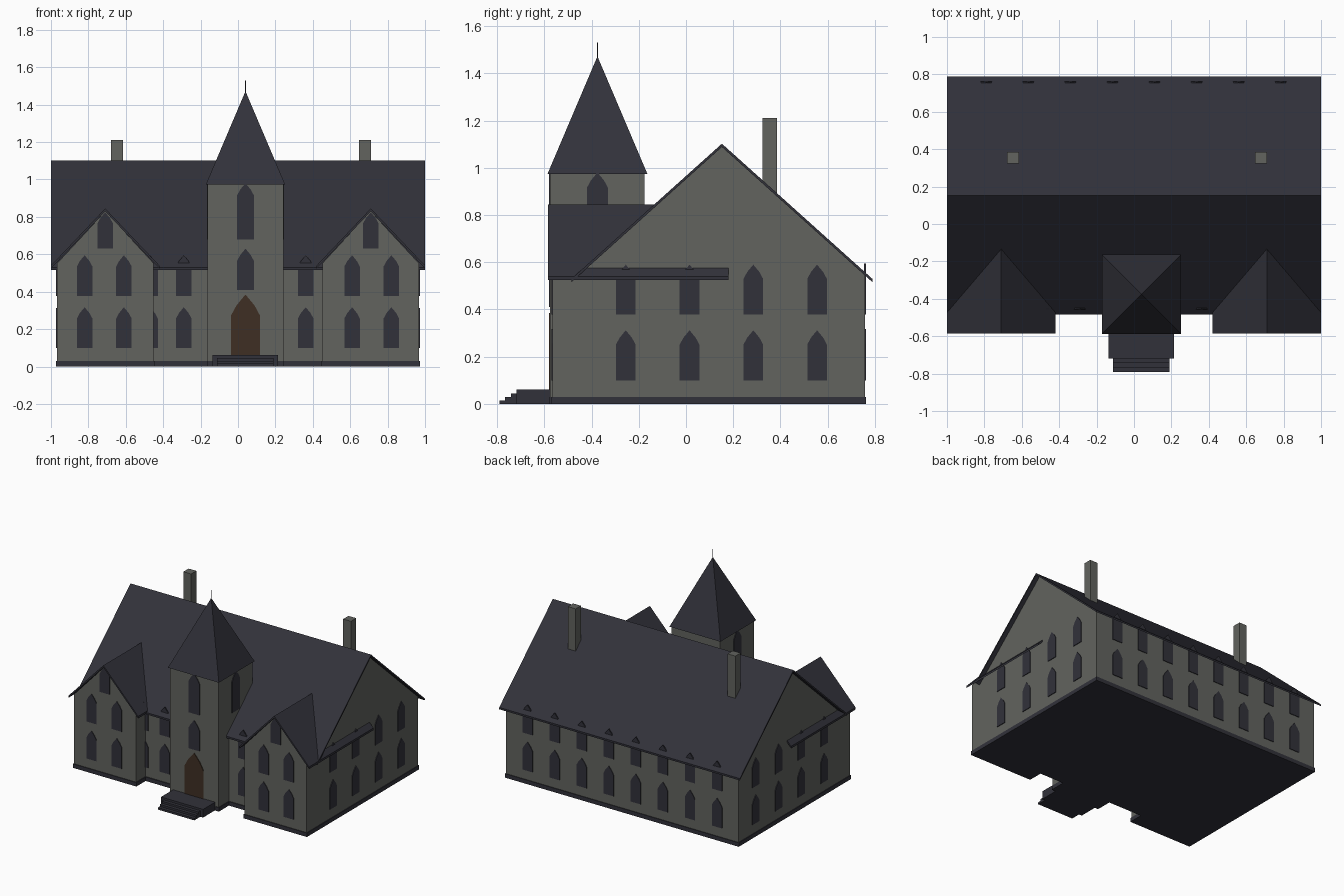
import bpy, bmesh
from mathutils import Vector

if "Cube" in bpy.data.objects:
    bpy.data.objects.remove(bpy.data.objects["Cube"], do_unlink=True)


def material(name, rgb):
    m = bpy.data.materials.new(name)
    m.use_nodes = True
    m.diffuse_color = (*rgb, 1)
    bsdf = next(n for n in m.node_tree.nodes if n.type == 'BSDF_PRINCIPLED')
    bsdf.inputs["Base Color"].default_value = (*rgb, 1)
    return m


STONE = material("grey_stone", (0.122, 0.126, 0.114))
SLATE = material("dark_slate", (0.031, 0.031, 0.042))
WOOD = material("brown_wood", (0.049, 0.028, 0.017))


def finish(name, bm, mat):
    bmesh.ops.recalc_face_normals(bm, faces=bm.faces)
    mesh = bpy.data.meshes.new(name)
    bm.to_mesh(mesh)
    bm.free()
    mesh.materials.append(mat)
    ob = bpy.data.objects.new(name, mesh)
    bpy.context.collection.objects.link(ob)
    return ob


def prism(name, profile, axis, start, end, mat):
    """Extrude a (horizontal, z) profile along the x or y axis."""
    bm = bmesh.new()
    verts = [bm.verts.new((start, h, z) if axis == 'x' else (h, start, z))
             for h, z in profile]
    face = bm.faces.new(verts)
    ext = bmesh.ops.extrude_face_region(bm, geom=[face])
    d = end - start
    move = Vector((d, 0, 0)) if axis == 'x' else Vector((0, d, 0))
    bmesh.ops.translate(bm, vec=move,
                        verts=[v for v in ext['geom'] if isinstance(v, bmesh.types.BMVert)])
    return finish(name, bm, mat)


def box(name, x0, x1, y0, y1, z0, z1, mat):
    return prism(name, [(x0, z0), (x1, z0), (x1, z1), (x0, z1)], 'y', y0, y1, mat)


def gable_wall(mid, half, eave, ridge):
    return [(mid - half, 0.01), (mid + half, 0.01), (mid + half, eave),
            (mid, ridge), (mid - half, eave)]


def gable_roof(mid, half, eave, ridge, t):
    return [(mid - half, eave), (mid, ridge), (mid + half, eave),
            (mid + half, eave - t), (mid, ridge - t), (mid - half, eave - t)]


def arch(name, axis, wall, side, at, z, h, width=0.083, mat=SLATE):
    """Thin pointed-arch plate on a wall plane, facing along side."""
    w = width / 2
    right = [(w, z), (w, z + h - 1.45 * w), (0.62 * w, z + h - 0.75 * w)]
    pts = right + [(0, z + h)] + [(-x, y) for x, y in reversed(right)]
    return prism(name, [(at + x, y) for x, y in pts], axis,
                 wall - side * 0.003, wall + side * 0.005, mat)


LEVELS = [("lower", 0.10), ("upper", 0.378)]
RIDGE_Y = 0.152
TOWER_X, TOWER_Y = 0.04, -0.375

# Main hall
prism("hall_walls", gable_wall(RIDGE_Y, 0.605, 0.545, 1.09), 'x', -0.967, 0.967, STONE)
prism("hall_roof", gable_roof(RIDGE_Y, 0.637, 0.53, 1.102, 0.014), 'x', -1, 1, SLATE)
box("hall_plinth", -0.972, 0.972, -0.46, 0.762, 0, 0.03, SLATE)

# Front wings, mirrored
for s, side in ((-1, "right"), (1, "left")):
    prism(f"{side}_wing_walls", gable_wall(s * 0.709, 0.258, 0.552, 0.83), 'y',
          -0.565, -0.15, STONE)
    prism(f"{side}_wing_roof", gable_roof(s * 0.71, 0.29, 0.54, 0.845, 0.016), 'y',
          -0.585, 0.18, SLATE)
    box(f"{side}_wing_plinth", s * 0.709 - 0.263, s * 0.709 + 0.263, -0.57, -0.3,
        0, 0.03, SLATE)
    arch(f"{side}_gable_window", 'y', -0.565, -1, s * 0.71, 0.63, 0.195)
    for level, z in LEVELS:
        for x in (0.61, 0.82):
            arch(f"{side}_wing_{level}_window", 'y', -0.565, -1, s * x, z, 0.217)
        # Side wall windows
        for i in range(4):
            arch(f"{side}_side_{level}_window", 'x', s * 0.967, s,
                 -0.255 + 0.27 * i, z, 0.212)
    # Chimney
    cx = s * 0.664 + 0.016
    box(f"{side}_chimney", cx - 0.032, cx + 0.032, 0.323, 0.385, 0.75, 1.21, STONE)

# Recessed front and rear windows
for level, z in LEVELS:
    for x in (-0.47, -0.29, 0.362, 0.54):
        arch(f"front_{level}_window", 'y', -0.453, -1, x, z, 0.217)
    for i in range(8):
        arch(f"rear_{level}_window", 'y', 0.757, 1, -0.79 + 0.225 * i, z, 0.217)

# Tower
box("tower_walls", TOWER_X - 0.202, TOWER_X + 0.202, -0.575, -0.175, 0.01, 0.98, STONE)
box("tower_plinth", TOWER_X - 0.206, TOWER_X + 0.206, -0.579, -0.3, 0, 0.03, SLATE)
arch("tower_top_window", 'y', -0.575, -1, TOWER_X, 0.68, 0.3, 0.09)
arch("tower_middle_window", 'y', -0.575, -1, TOWER_X, 0.41, 0.22, 0.09)
for s in (-1, 1):
    arch("tower_side_window", 'x', TOWER_X + s * 0.202, s, TOWER_Y, 0.68, 0.3, 0.09)
arch("door", 'y', -0.575, -1, TOWER_X, 0.055, 0.33, 0.155, WOOD)

# Spire and finial
bm = bmesh.new()
r = 0.212
corners = [bm.verts.new((TOWER_X + a * r, TOWER_Y + b * r, 0.973))
           for a, b in ((-1, -1), (1, -1), (1, 1), (-1, 1))]
apex = bm.verts.new((TOWER_X, TOWER_Y, 1.472))
bm.faces.new(corners)
for i in range(4):
    bm.faces.new((corners[i], corners[(i + 1) % 4], apex))
finish("spire", bm, SLATE)
box("finial", TOWER_X - 0.002, TOWER_X + 0.002, TOWER_Y - 0.002, TOWER_Y + 0.002,
    1.45, 1.53, SLATE)

# Entrance landing and steps
box("landing", TOWER_X - 0.177, TOWER_X + 0.173, -0.718, -0.57, 0, 0.061, SLATE)
for i in range(3):
    box(f"step_{i + 1}", TOWER_X - 0.153, TOWER_X + 0.15, -0.79 + 0.024 * i, -0.71,
        0, 0.015 * (i + 1), SLATE)
